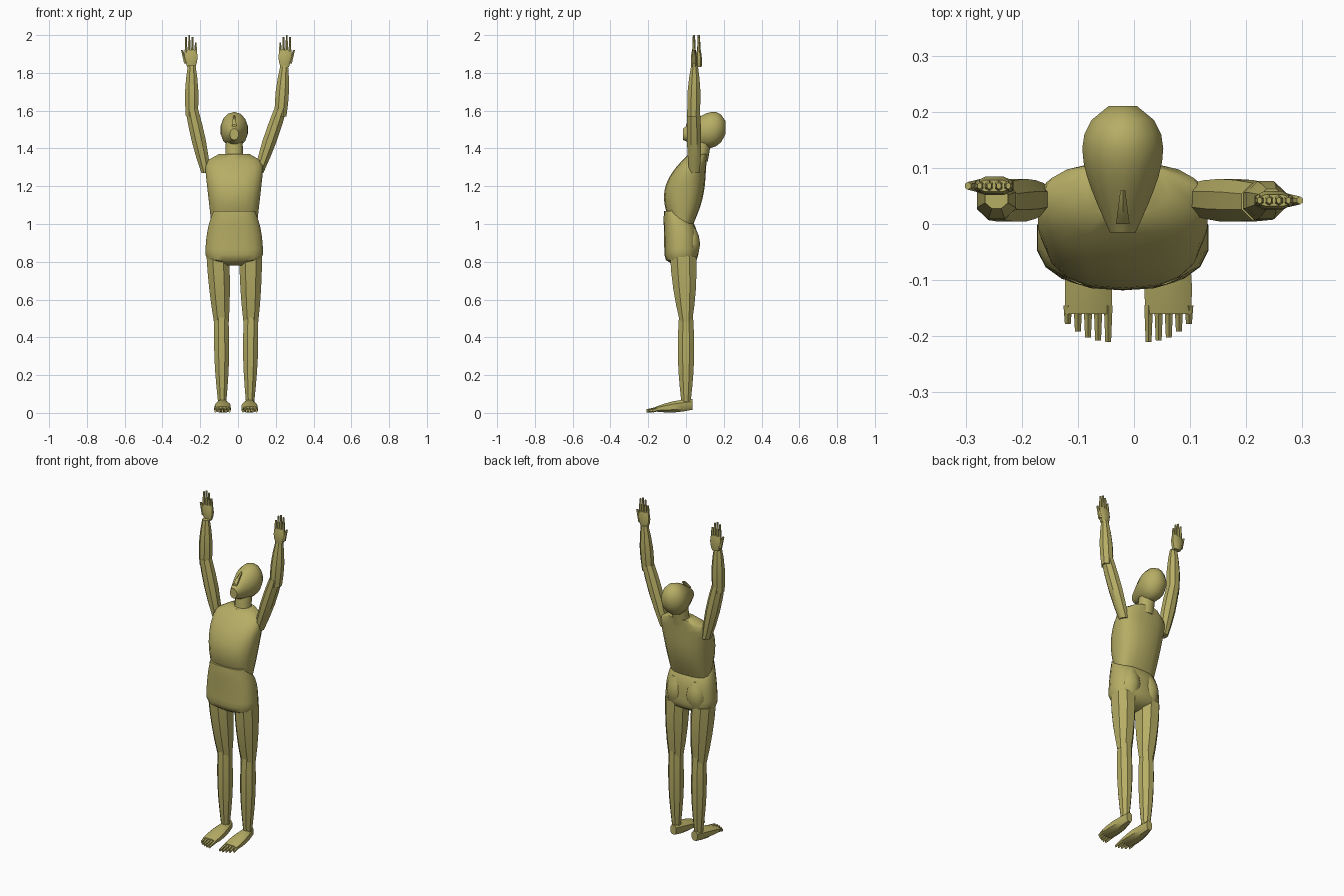
import bpy, bmesh, math
from mathutils import Vector

old = bpy.data.objects.get("Cube")
if old:
    bpy.data.objects.remove(old, do_unlink=True)

skin = bpy.data.materials.new("olive")
skin.use_nodes = True
skin.diffuse_color = (0.47, 0.42, 0.13, 1)
shader = skin.node_tree.nodes["Principled BSDF"]
shader.inputs["Base Color"].default_value = skin.diffuse_color
parts = []


def taper(start, end, bulge=0, power=1):
    """Radius that runs from start to end and swells by bulge halfway."""
    return lambda t: start + (end - start) * t ** power + bulge * math.sin(math.pi * t)


def rounded(value, power):
    """Superellipse term: higher powers give boxier sections."""
    return math.copysign(abs(value) ** (2 / power), value)


def loft(name, start, end, width, depth, steps=4, sides=8, power=2, drift=1, along_y=False):
    """Closed tube from start to end; width and depth are radius rules over its length."""
    start, end = Vector(start), Vector(end)
    bm = bmesh.new()
    loops = []
    for step in range(steps + 1):
        t = step / steps
        centre = start.lerp(end, t)
        if not along_y:
            centre.y = start.y + (end.y - start.y) * t ** drift
        loop = []
        for i in range(sides):
            angle = math.tau * (i + 0.5) / sides
            u = rounded(math.cos(angle), power) * width(t)
            v = rounded(math.sin(angle), power) * depth(t)
            offset = Vector((u, 0, v)) if along_y else Vector((u, v, 0))
            loop.append(bm.verts.new(centre + offset))
        loops.append(loop)
    for low, high in zip(loops, loops[1:]):
        for i in range(sides):
            j = (i + 1) % sides
            bm.faces.new((low[i], low[j], high[j], high[i]))
    bm.faces.new(loops[0])
    bm.faces.new(loops[-1])
    bmesh.ops.recalc_face_normals(bm, faces=bm.faces)
    mesh = bpy.data.meshes.new(name)
    bm.to_mesh(mesh)
    bm.free()
    mesh.materials.append(skin)
    obj = bpy.data.objects.new(name, mesh)
    bpy.context.collection.objects.link(obj)
    parts.append(obj)


middle = -0.02

# Chest widens upward, then closes over the shoulders
def chest_width(t):
    return (0.12 + 0.045 * t) * (1 - 0.5 * t ** 16)


loft("chest", (middle, -0.02, 0.98), (middle, 0.065, 1.37), chest_width,
     taper(0.05, 0.05, bulge=0.055), steps=12, sides=18, power=2.5, drift=3)


# Pelvis rounds in at the crotch and thins to a lip at the belly
def crotch(t):
    return min(1, 0.4 + 5 * t)


pelvis_width = taper(0.155, 0.11, power=3)
pelvis_depth = taper(0.09, 0.04, power=6)
loft("pelvis", (middle, -0.025, 0.78), (middle, -0.075, 1.07),
     lambda t: crotch(t) * pelvis_width(t), lambda t: crotch(t) * pelvis_depth(t),
     steps=10, sides=18, power=2.5, drift=5)

loft("neck", (middle, 0.07, 1.33), (middle, 0.09, 1.46),
     taper(0.05, 0.046), taper(0.045, 0.048), steps=2, sides=10)


# Head is an egg leaning back, chin to crown
def egg(t):
    return math.sqrt(math.sin(math.pi * (0.18 + 0.8 * t) ** 2))


loft("head", (middle, -0.015, 1.475), (middle, 0.21, 1.51),
     lambda t: 0.074 * egg(t), lambda t: 0.095 * egg(t), steps=9, sides=14, along_y=True)
loft("nose", (middle, 0.06, 1.57), (middle, 0, 1.52),
     taper(0.005, 0.014), taper(0.008, 0.008, bulge=0.01), sides=6, along_y=True)


for side, label in ((1, "left_"), (-1, "right_")):

    def point(out, y, z, shift=-0.01):
        return Vector((side * out + shift, y, z))

    # Leg
    hip = point(0.087, -0.015, 0.83, middle)
    knee = point(0.078, 0, 0.5)
    ankle = point(0.074, 0, 0.06)
    up = Vector((0, 0, 0.02))
    loft(label + "buttock", point(0.068, 0.03, 0.81, middle), point(0.062, 0.02, 0.98, middle),
         taper(0.035, 0.035, bulge=0.025), taper(0.02, 0.03, bulge=0.025), sides=10)
    loft(label + "thigh", hip, knee - up, taper(0.064, 0.042, power=2),
         taper(0.074, 0.034, power=2), power=2.3)
    loft(label + "shin", knee + up, ankle, taper(0.04, 0.024, bulge=0.01),
         taper(0.04, 0.027, bulge=0.013), steps=6)
    loft(label + "foot", point(0.071, 0.035, 0.045), point(0.071, -0.16, 0.02),
         taper(0.02, 0.044, bulge=0.01), taper(0.03, 0.014, bulge=0.01),
         power=2.5, along_y=True)
    for i in range(5):
        out = 0.036 + 0.018 * i
        tip = -0.21 + 0.002 * i * i
        loft(label + "toe", point(out, -0.145, 0.022), point(out, tip, 0.01),
             taper(0.009, 0.006), taper(0.012, 0.009), steps=2, sides=6, along_y=True)

    # Arm
    shoulder = point(0.14, 0.045, 1.27, shift=-0.03)
    elbow = point(0.235, 0.04, 1.59)
    wrist = point(0.245, 0.045, 1.84, shift=0)
    loft(label + "upper_arm", shoulder, elbow + up,
         taper(0.026, 0.036, bulge=0.01), taper(0.03, 0.036, bulge=0.008))
    loft(label + "forearm", elbow - up, wrist,
         taper(0.034, 0.022, bulge=0.01), taper(0.034, 0.019, bulge=0.01))

    # Hand, with the thumb on the outer edge
    hand_y = 0.055 - 0.013 * side

    def grip(out, z):
        return point(out, hand_y, z, shift=0)

    loft(label + "palm", grip(0.247, 1.83), grip(0.25, 1.92),
         taper(0.023, 0.033, bulge=0.008), taper(0.016, 0.011, bulge=0.004), power=2.5)
    for i in range(4):
        out = 0.224 + 0.017 * i
        loft(label + "finger", grip(out, 1.9), grip(out, 2 - 0.01 * (i - 2) ** 2),
             taper(0.009, 0.005), taper(0.01, 0.006), steps=2, sides=6)
    loft(label + "thumb", grip(0.275, 1.85), grip(0.296, 1.92),
         taper(0.012, 0.006), taper(0.012, 0.007), steps=2, sides=6)

# Soft shading with crisp creases
bpy.ops.object.select_all(action="DESELECT")
for obj in parts:
    obj.select_set(True)
bpy.context.view_layer.objects.active = parts[0]
bpy.ops.object.shade_smooth_by_angle(angle=math.radians(40))
